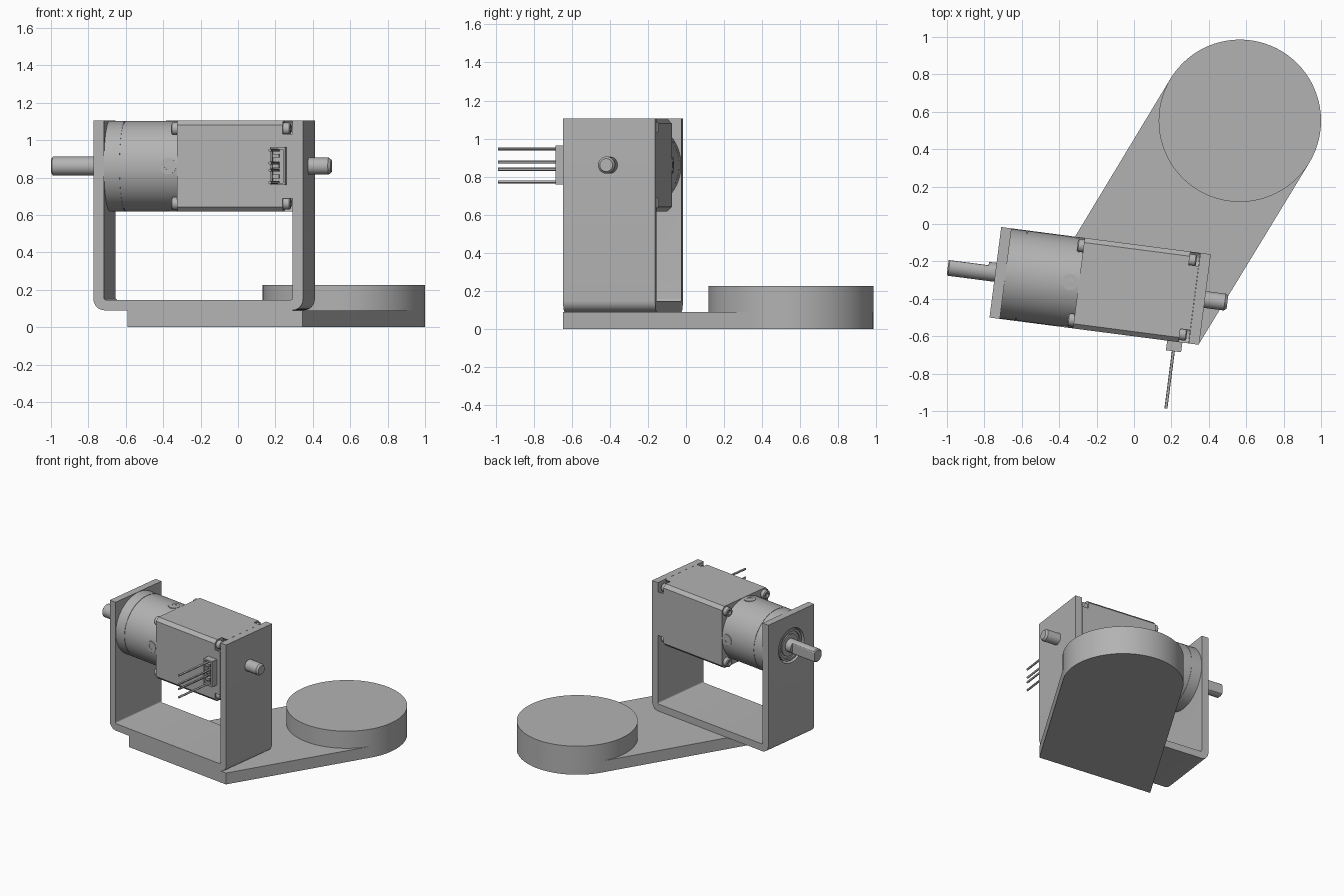
import bpy, bmesh, math
from mathutils import Matrix, Vector

old = bpy.data.objects.get("Cube")
if old:
    bpy.data.objects.remove(old, do_unlink=True)

grey = bpy.data.materials.new("plain grey")
grey.use_nodes = True
grey.diffuse_color = (0.45, 0.45, 0.45, 1)
grey.node_tree.nodes["Principled BSDF"].inputs["Base Color"].default_value = grey.diffuse_color

# The bracket and motor share one frame, turned about z
TURN = Matrix.Translation((-0.181, -0.331, 0)) @ Matrix.Rotation(math.radians(-7.4), 4, 'Z')
AXIS = TURN @ Matrix.Translation((0, 0, 0.861))   # origin on the motor axis
HALF = 0.244
parts = []


def finish(name, bm, matrix):
    bmesh.ops.recalc_face_normals(bm, faces=bm.faces)
    mesh = bpy.data.meshes.new(name)
    bm.to_mesh(mesh)
    bm.free()
    mesh.transform(matrix)
    mesh.materials.append(grey)
    ob = bpy.data.objects.new(name, mesh)
    bpy.context.collection.objects.link(ob)
    parts.append(ob)
    return ob


def prism(name, outline, direction, matrix):
    """Extrude a closed outline of points along a direction."""
    bm = bmesh.new()
    face = bm.faces.new([bm.verts.new(p) for p in outline])
    res = bmesh.ops.extrude_face_region(bm, geom=[face])
    verts = [g for g in res["geom"] if isinstance(g, bmesh.types.BMVert)]
    bmesh.ops.translate(bm, verts=verts, vec=direction)
    return finish(name, bm, matrix)


def box(name, lo, hi, matrix, bevel=0.0):
    """Box between two corners, optionally chamfered on its edges along x."""
    lo, hi = Vector(lo), Vector(hi)
    bm = bmesh.new()
    bmesh.ops.create_cube(bm, size=1)
    for v in bm.verts:
        v.co = Vector([(c + 0.5) * (h - l) + l for c, l, h in zip(v.co, lo, hi)])
    if bevel:
        edges = [e for e in bm.edges if abs(e.verts[0].co.x - e.verts[1].co.x) > 1e-4]
        bmesh.ops.bevel(bm, geom=edges, offset=bevel, segments=1, affect='EDGES')
    return finish(name, bm, matrix)


def lathe(name, profile, matrix, sides=48, flat=None):
    """Turn (x, radius) points about x; flat limits y from the second ring pair on."""
    bm = bmesh.new()
    rings = []
    for x, r in profile:
        ring = []
        for i in range(sides):
            a = math.tau * i / sides
            y = r * math.cos(a)
            if flat and x <= flat[0]:
                y = min(y, flat[1])
            ring.append(bm.verts.new((x, y, r * math.sin(a))))
        rings.append(ring)
    for a, b in zip(rings, rings[1:]):
        for i in range(sides):
            j = (i + 1) % sides
            bm.faces.new((a[i], a[j], b[j], b[i]))
    bm.faces.new(rings[0])
    bm.faces.new(rings[-1])
    return finish(name, bm, matrix)


def cut(target, cutter):
    """Subtract the cutter and remove it."""
    mod = target.modifiers.new("cut", 'BOOLEAN')
    mod.operation, mod.solver, mod.object = 'DIFFERENCE', 'EXACT', cutter
    bpy.context.view_layer.update()
    deps = bpy.context.evaluated_depsgraph_get()
    mesh = bpy.data.meshes.new_from_object(target.evaluated_get(deps))
    target.modifiers.clear()
    target.data = mesh
    parts.remove(cutter)
    bpy.data.objects.remove(cutter, do_unlink=True)


# Base arm: straight front end, sides tangent to the round end
centre, radius = Vector((0.566, 0.552, 0)), 0.434
start = math.atan2(-0.518, 0.855)
outline = [(-0.59, -0.523, 0), (0.345, -0.645, 0)]
outline += [centre + radius * Vector((math.cos(start + math.pi * i / 40),
                                      math.sin(start + math.pi * i / 40), 0)) for i in range(41)]
prism("base_arm", outline, (0, 0, 0.09), Matrix())

# Raised round pad
pad = [centre + radius * Vector((math.cos(math.tau * i / 80), math.sin(math.tau * i / 80), 0))
       for i in range(80)]
prism("round_pad", pad, (0, 0, 0.226), Matrix())

# U bracket with rounded bottom bends
W, T, LOW, TOP, BEND = 0.565, 0.056, 0.09, 1.105, 0.06


def bend(r, corner_x, corner_z):
    return [(corner_x - r + r * math.sin(a), corner_z + r - r * math.cos(a))
            for a in [math.pi / 2 * i / 8 for i in range(9)]]


right_side = bend(BEND, W, LOW) + [(W, TOP), (W - T, TOP)] + bend(0.012, W - T, LOW + T)[::-1]
loop = right_side + [(-x, z) for x, z in reversed(right_side)]
bracket = prism("u_bracket", [(x, -HALF, z) for x, z in loop], (0, 2 * HALF, 0), TURN)
cut(bracket, lathe("hub_hole", [(-0.6, 0.135), (-0.5, 0.135)], AXIS))

# Gearbox: stepped hub in the plate, drum with a fine seam
lathe("gearbox_hub", [(-0.553, 0.06), (-0.553, 0.085), (-0.545, 0.085), (-0.545, 0.105),
                      (-0.556, 0.105), (-0.556, 0.122), (-0.5, 0.122)], AXIS)
lathe("gearbox_drum", [(-0.509, 0.242), (-0.425, 0.242), (-0.425, 0.239), (-0.421, 0.239),
                       (-0.421, 0.242), (-0.11, 0.242)], AXIS, 72)

# Shafts: the output has a flat, the rear one is round
lathe("output_shaft", [(-0.821, 0.043), (-0.814, 0.051), (-0.606, 0.051), (-0.605, 0.051),
                       (-0.5, 0.051)], AXIS, flat=(-0.6055, 0.033))
lathe("rear_shaft", [(0.5, 0.045), (0.672, 0.045), (0.686, 0.034)], AXIS)

# Motor body with open screw pockets at the rear corners
body = box("motor_body", (-0.115, -HALF, -HALF), (0.508, HALF, HALF), AXIS, 0.025)
corners = [(y, z) for y in (-0.2, 0.2) for z in (-0.2, 0.2)]
for y, z in corners:
    spot = AXIS @ Matrix.Translation((0, y, z))
    cut(body, lathe("pocket", [(0.455, 0.052), (0.53, 0.052)], spot, 24))
    lathe("rear_screw", [(0.45, 0.032), (0.487, 0.032), (0.493, 0.026), (0.493, 0.016),
                         (0.478, 0.016)], spot, 24)
    lathe("front_screw", [(-0.135, 0.016), (-0.149, 0.016), (-0.149, 0.028), (-0.143, 0.034),
                          (-0.11, 0.034)], spot, 24)

# Radial plugs around the gearbox, one on each side
for k in range(4):
    spot = (AXIS @ Matrix.Rotation(math.pi / 2 * k, 4, 'X') @ Matrix.Translation((-0.162, 0, 0))
            @ Matrix.Rotation(-math.pi / 2, 4, 'Y'))
    lathe("radial_plug", [(0.22, 0.043), (0.244, 0.043), (0.244, 0.02), (0.235, 0.02)], spot, 32)

# Connector socket: hollow block with teeth and four pins
socket = box("connector_socket", (0.393, -0.296, -0.102), (0.475, -0.235, 0.102), AXIS)
cut(socket, box("socket_hollow", (0.405, -0.33, -0.09), (0.463, -0.256, 0.09), AXIS))
for z in (-0.055, 0, 0.055):
    box("socket_tooth", (0.403, -0.29, z - 0.01), (0.44, -0.25, z + 0.01), AXIS)
for z in (0.085, 0.016, -0.022, -0.088):
    pin = AXIS @ Matrix.Translation((0.433, 0, z)) @ Matrix.Rotation(math.pi / 2, 4, 'Z')
    lathe("connector_pin", [(-0.605, 0.008), (-0.24, 0.008)], pin, 12)

# Smooth the round surfaces and keep the edges sharp
bpy.ops.object.select_all(action='DESELECT')
for ob in parts:
    ob.select_set(True)
bpy.context.view_layer.objects.active = parts[0]
bpy.ops.object.shade_smooth_by_angle(angle=math.radians(30))
